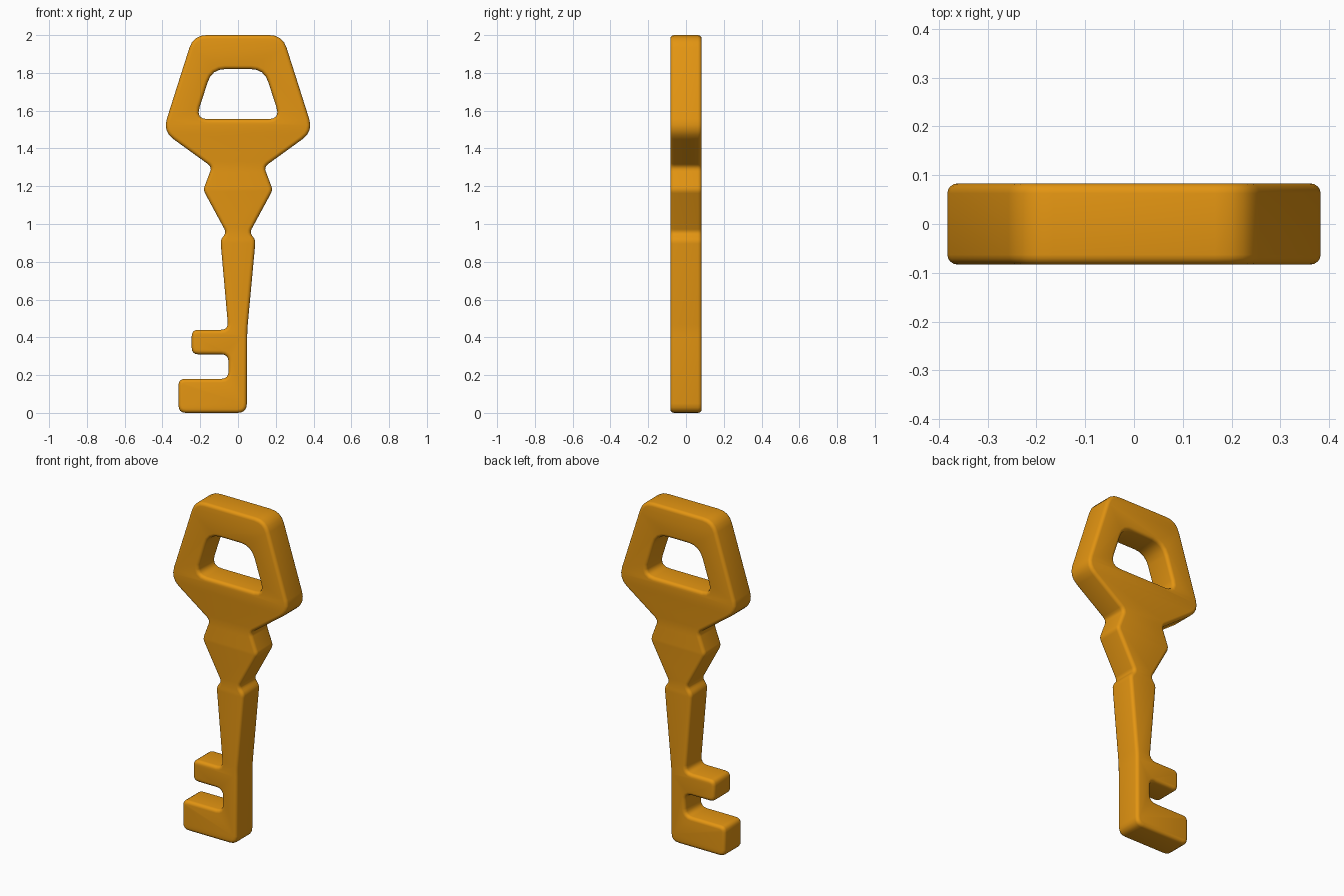
import bpy, bmesh, math
from mathutils import Vector

if "Cube" in bpy.data.objects:
    bpy.data.objects.remove(bpy.data.objects["Cube"])

HALF_T = 0.083   # half thickness
BEVEL = 0.02

brass = bpy.data.materials.new("golden_orange")
brass.diffuse_color = (0.77, 0.30, 0.006, 1)
brass.use_nodes = True
brass.node_tree.nodes["Principled BSDF"].inputs["Base Color"].default_value = brass.diffuse_color


def rounded(corners, steps=4):
    """Round each (x, z, cut) corner of a closed outline."""
    out, n = [], len(corners)
    for i, (x, z, cut) in enumerate(corners):
        c = Vector((x, z))
        a = Vector(corners[i - 1][:2]) - c
        b = Vector(corners[(i + 1) % n][:2]) - c
        a, b = c + a.normalized() * cut, c + b.normalized() * cut
        for k in range(steps + 1):
            t = k / steps
            out.append(a * (1 - t) ** 2 + c * 2 * t * (1 - t) + b * t * t)
    return out


# Half outline of handle, collar and shaft, from the top down
half = [(0.236, 2.0, 0.07), (0.398, 1.49, 0.07), (0.138, 1.302, 0.025),
        (0.184, 1.18, 0.02), (0.062, 0.955, 0.02), (0.093, 0.915, 0.02)]
# Right shaft edge, then the two teeth on the left
teeth = [(0.049, 0.44, 0.03), (0.047, 0.0, 0.05),
         (-0.315, 0.0, 0.04), (-0.315, 0.18, 0.035),
         (-0.05, 0.18, 0.04), (-0.05, 0.31, 0.04),
         (-0.245, 0.31, 0.035), (-0.245, 0.44, 0.035),
         (-0.051, 0.44, 0.04)]
outline = half + teeth + [(-x, z, c) for x, z, c in reversed(half)]

# Opening in the handle
hole_half = [(0.138, 1.82, 0.07), (0.224, 1.555, 0.065)]
hole = hole_half + [(-x, z, c) for x, z, c in reversed(hole_half)]

# Key body: filled flat curve, extruded with rounded rims
curve = bpy.data.curves.new("key", 'CURVE')
curve.dimensions = '2D'
curve.fill_mode = 'BOTH'
curve.extrude = HALF_T - BEVEL
curve.bevel_depth = BEVEL
curve.bevel_resolution = 3
curve.offset = -BEVEL
for loop in (outline, hole):
    pts = rounded(loop)
    spline = curve.splines.new('POLY')
    spline.points.add(len(pts) - 1)
    for p, co in zip(spline.points, pts):
        p.co = (co.x, co.y, 0, 1)
    spline.use_cyclic_u = True

key = bpy.data.objects.new("key", curve)
bpy.context.collection.objects.link(key)
key.rotation_euler = (math.radians(90), 0, 0)
bpy.context.view_layer.objects.active = key
key.select_set(True)
bpy.ops.object.convert(target='MESH')
key = bpy.context.object

# Weld the caps to the rims
bm = bmesh.new()
bm.from_mesh(key.data)
bmesh.ops.remove_doubles(bm, verts=bm.verts, dist=0.0005)
bmesh.ops.recalc_face_normals(bm, faces=bm.faces)
bm.to_mesh(key.data)
bm.free()

key.data.materials.clear()
key.data.materials.append(brass)
bpy.ops.object.shade_smooth_by_angle(angle=math.radians(40))
